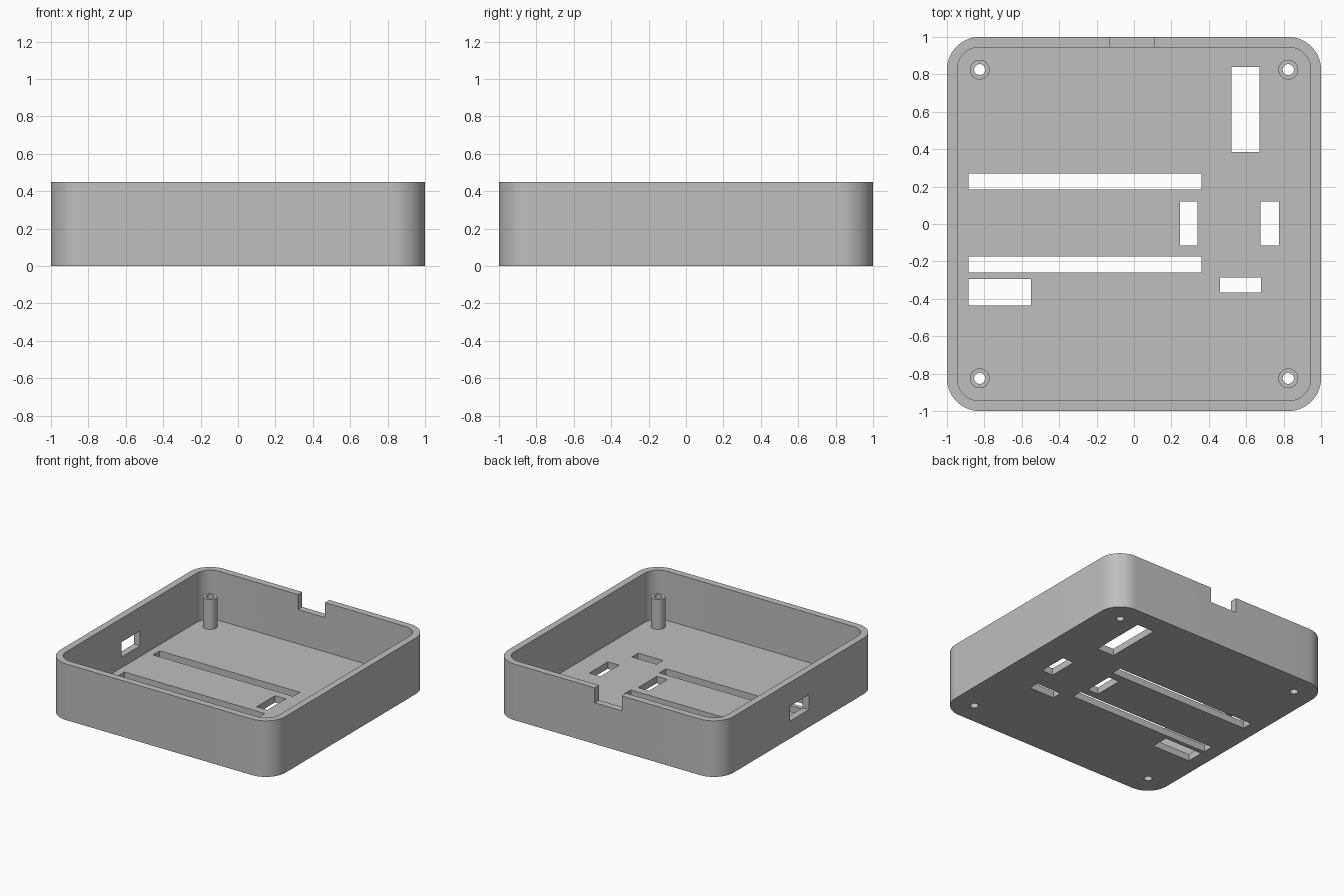
import bpy, bmesh
from math import cos, sin, pi, radians
from mathutils import Matrix

cube = bpy.data.objects.get("Cube")
if cube:
    bpy.data.objects.remove(cube, do_unlink=True)

HEIGHT, WALL, FLOOR = 0.45, 0.055, 0.055
CORNER, POST = 0.175, 0.825
POST_R, HOLE_R, POST_TOP = 0.053, 0.03, 0.295

grey = bpy.data.materials.new("plain_grey")
grey.use_nodes = True
grey.diffuse_color = (0.52, 0.52, 0.52, 1)
grey.node_tree.nodes["Principled BSDF"].inputs["Base Color"].default_value = grey.diffuse_color


def make_object(name, bm):
    bmesh.ops.recalc_face_normals(bm, faces=bm.faces)
    mesh = bpy.data.meshes.new(name)
    bm.to_mesh(mesh)
    bm.free()
    mesh.materials.append(grey)
    obj = bpy.data.objects.new(name, mesh)
    bpy.context.collection.objects.link(obj)
    return obj


def smooth(obj):
    bpy.ops.object.select_all(action='DESELECT')
    obj.select_set(True)
    bpy.context.view_layer.objects.active = obj
    bpy.ops.object.shade_smooth_by_angle(angle=radians(30))


def rounded_ring(bm, half, radius, z, steps=14):
    ring = []
    for q in range(4):
        mid = pi / 4 + q * pi / 2
        cx = (half - radius) * (1 if cos(mid) > 0 else -1)
        cy = (half - radius) * (1 if sin(mid) > 0 else -1)
        for i in range(steps + 1):
            a = q * pi / 2 + i / steps * pi / 2
            ring.append(bm.verts.new((cx + radius * cos(a), cy + radius * sin(a), z)))
    return ring


def circle_ring(bm, x, y, radius, z, n=32):
    return [bm.verts.new((x + radius * cos(2 * pi * i / n), y + radius * sin(2 * pi * i / n), z))
            for i in range(n)]


def bridge(bm, a, b):
    for i in range(len(a)):
        j = (i + 1) % len(a)
        bm.faces.new((a[i], a[j], b[j], b[i]))


def add_box(bm, x0, x1, y0, y1, z0, z1):
    size = Matrix.Diagonal((x1 - x0, y1 - y0, z1 - z0, 1))
    centre = Matrix.Translation(((x0 + x1) / 2, (y0 + y1) / 2, (z0 + z1) / 2))
    bmesh.ops.create_cube(bm, size=1, matrix=centre @ size)


# Open tray with rounded corners
bm = bmesh.new()
inner = 1 - WALL
rings = [rounded_ring(bm, 1, CORNER, 0), rounded_ring(bm, 1, CORNER, HEIGHT),
         rounded_ring(bm, inner, CORNER - WALL, HEIGHT), rounded_ring(bm, inner, CORNER - WALL, FLOOR)]
for a, b in zip(rings, rings[1:]):
    bridge(bm, a, b)
bm.faces.new(rings[0])
bm.faces.new(rings[-1])
tray = make_object("tray", bm)

# Cutters: floor slots, rear notch, side window, screw holes
bm = bmesh.new()
slots = [(0.52, 0.67, 0.385, 0.84), (-0.885, 0.36, 0.185, 0.27), (-0.885, 0.36, -0.26, -0.175),
         (0.245, 0.34, -0.115, 0.12), (0.675, 0.775, -0.115, 0.12),
         (0.46, 0.68, -0.365, -0.285), (-0.885, -0.55, -0.435, -0.295)]
for s in slots:
    add_box(bm, *s, -0.1, 0.1)
add_box(bm, -0.13, 0.11, 0.9, 1.1, 0.33, 0.6)
add_box(bm, -1.1, -0.9, -0.13, 0.11, 0.14, 0.26)
corners = [(x, y) for x in (-POST, POST) for y in (-POST, POST)]
for x, y in corners:
    low, high = circle_ring(bm, x, y, HOLE_R, -0.1), circle_ring(bm, x, y, HOLE_R, 0.1)
    bridge(bm, low, high)
    bm.faces.new(low)
    bm.faces.new(high)
cutter = make_object("cutter", bm)
cutter.hide_render = True

# Cut the tray and keep the result as plain mesh
mod = tray.modifiers.new("openings", 'BOOLEAN')
mod.operation = 'DIFFERENCE'
mod.solver = 'EXACT'
mod.object = cutter
bpy.context.view_layer.update()
graph = bpy.context.evaluated_depsgraph_get()
cut_mesh = bpy.data.meshes.new_from_object(tray.evaluated_get(graph))
tray.modifiers.clear()
tray.data = cut_mesh
bpy.data.objects.remove(cutter, do_unlink=True)
smooth(tray)

# Hollow screw posts
for (x, y), name in zip(corners, ("front_right", "back_right", "front_left", "back_left")):
    bm = bmesh.new()
    loops = [circle_ring(bm, x, y, r, z) for r, z in
             ((POST_R, FLOOR), (POST_R, POST_TOP), (HOLE_R, POST_TOP), (HOLE_R, FLOOR))]
    for i in range(4):
        bridge(bm, loops[i], loops[(i + 1) % 4])
    smooth(make_object(name + "_screw_post", bm))
